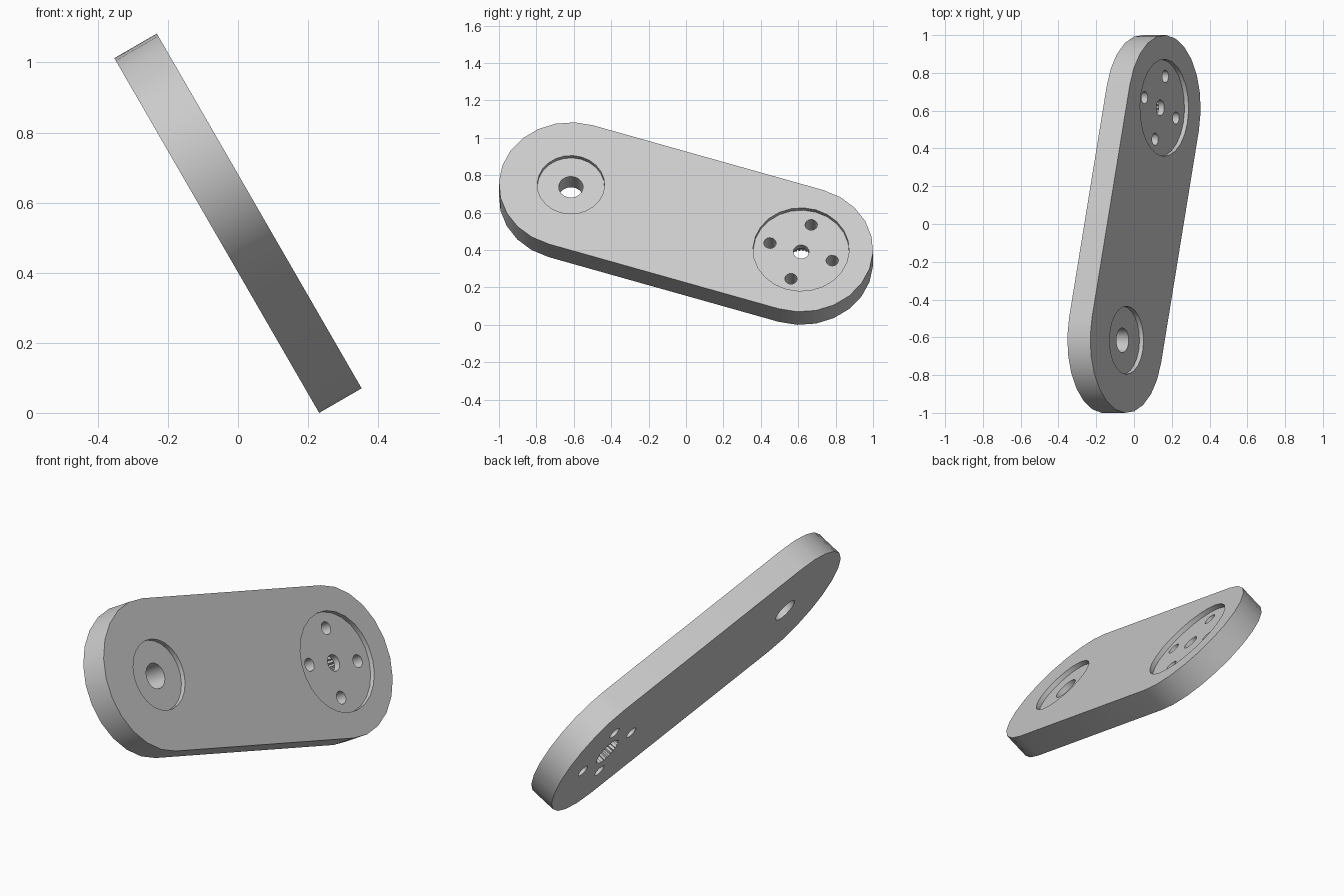
import bpy, bmesh, math
from mathutils import Matrix, Vector

if "Cube" in bpy.data.objects:
    bpy.data.objects.remove(bpy.data.objects["Cube"])

HALF_T = 0.07      # half plate thickness
END_R = 0.385      # rounded end radius
REACH = 0.647      # distance of each hub from the centre
RECESS = 0.025     # depth of the round recesses
THROUGH = 0.2

grey = bpy.data.materials.new("light grey")
grey.use_nodes = True
colour = (0.6, 0.6, 0.6, 1)
grey.diffuse_color = colour
grey.node_tree.nodes["Principled BSDF"].inputs["Base Color"].default_value = colour


def circle(r, n, cx=0, cy=0):
    return [(cx + r * math.cos(math.tau * i / n), cy + r * math.sin(math.tau * i / n))
            for i in range(n)]


def prism(name, profile, low, high):
    """Extrude a flat outline between two heights."""
    bm = bmesh.new()
    face = bm.faces.new([bm.verts.new((x, y, low)) for x, y in profile])
    top = bmesh.ops.extrude_face_region(bm, geom=[face])["geom"]
    bmesh.ops.translate(bm, vec=(0, 0, high - low),
                        verts=[g for g in top if isinstance(g, bmesh.types.BMVert)])
    bmesh.ops.recalc_face_normals(bm, faces=bm.faces)
    mesh = bpy.data.meshes.new(name)
    bm.to_mesh(mesh)
    bm.free()
    mesh.materials.append(grey)
    obj = bpy.data.objects.new(name, mesh)
    bpy.context.collection.objects.link(obj)
    return obj


# Plate with two rounded ends
STEPS = 12
outline = []
for side in (1, -1):
    for i in range(STEPS + 1):
        a = -math.pi / 2 + math.pi * i / STEPS
        outline.append((side * (REACH + END_R * math.cos(a)), side * END_R * math.sin(a)))
plate = prism("link_plate", outline, -HALF_T, HALF_T)

# Recesses, bores and bolt holes
floor = HALF_T - RECESS
cutters = [
    prism("small_recess_cutter", circle(0.18, 24, -REACH), floor, THROUGH),
    prism("bore_cutter", circle(0.065, 24, -REACH), -THROUGH, THROUGH),
    prism("large_recess_cutter", circle(0.257, 24, REACH), floor, THROUGH),
    prism("screw_hole_cutter", circle(0.042, 24, REACH), -THROUGH, THROUGH),
]
for x, y in circle(0.175, 4, REACH):
    cutters.append(prism("bolt_hole_cutter", circle(0.033, 16, x, y), -THROUGH, THROUGH))

# Toothed socket sunk into the back
TEETH = 25
socket = []
for i in range(TEETH * 2):
    r = 0.08 if i % 2 else 0.071
    a = math.pi * i / TEETH
    socket.append((REACH + r * math.cos(a), r * math.sin(a)))
cutters.append(prism("toothed_socket_cutter", socket, -THROUGH, floor - 0.035))

bpy.ops.object.select_all(action="DESELECT")
bpy.context.view_layer.objects.active = plate
plate.select_set(True)
for cutter in cutters:
    cutter.hide_render = True
    mod = plate.modifiers.new("cut", "BOOLEAN")
    mod.operation = "DIFFERENCE"
    mod.solver = "EXACT"
    mod.object = cutter
    bpy.ops.object.modifier_apply(modifier=mod.name)
for cutter in cutters:
    bpy.data.objects.remove(cutter)

# Tilt the plate into its standing pose
along = Vector((0, 1, 0))
up = Vector((-0.5, 0, math.sqrt(0.75)))
pose = Matrix((along, up, along.cross(up))).transposed().to_4x4()
plate.data.transform(pose @ Matrix.Rotation(math.radians(-18), 4, "Z"))
lowest = min(v.co.z for v in plate.data.vertices)
plate.data.transform(Matrix.Translation((0, 0, -lowest)))
bpy.ops.object.shade_smooth_by_angle(angle=math.radians(30))
